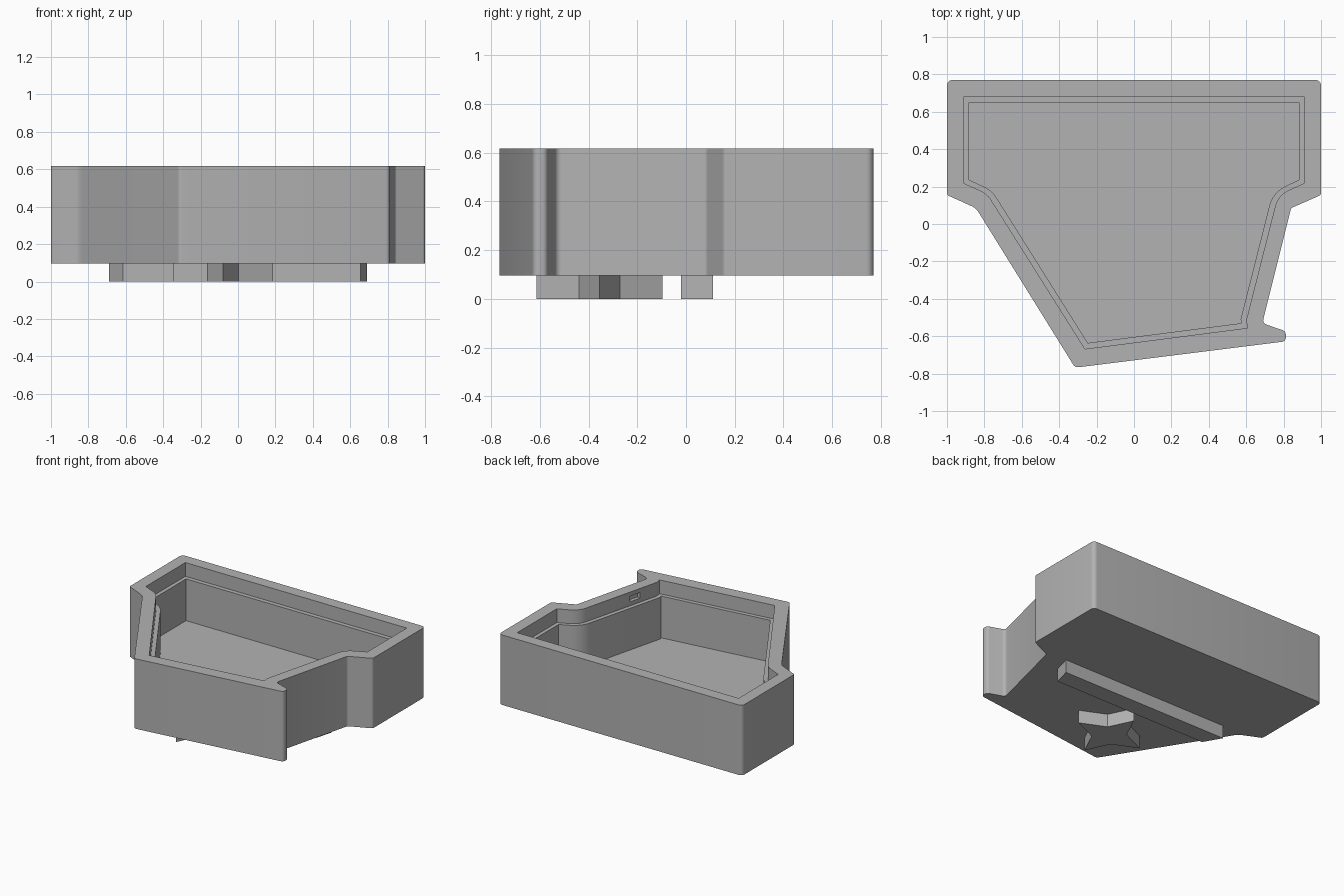
import bpy
import bmesh
import math
from mathutils import Vector

cube = bpy.data.objects.get("Cube")
if cube:
    bpy.data.objects.remove(cube, do_unlink=True)

BOTTOM, TOP = 0.097, 0.617
LEDGE, FLOOR = 0.515, 0.205

grey = bpy.data.materials.new("plain_grey")
grey.use_nodes = True
COLOUR = (0.45, 0.45, 0.45, 1)
grey.diffuse_color = COLOUR
grey.node_tree.nodes["Principled BSDF"].inputs["Base Color"].default_value = COLOUR


def rounded(corners, steps=6):
    """Turn (x, y, radius) corners into an outline with arcs at the corners."""
    outline = []
    count = len(corners)
    for i, (x, y, radius) in enumerate(corners):
        p = Vector((x, y))
        if radius == 0:
            outline.append(p)
            continue
        a = (Vector(corners[i - 1][:2]) - p).normalized()
        b = (Vector(corners[(i + 1) % count][:2]) - p).normalized()
        half = a.angle(b) / 2
        reach = radius / math.tan(half)
        centre = p + (a + b).normalized() * radius / math.sin(half)
        start, end = p + a * reach - centre, p + b * reach - centre
        sweep = start.angle(end)
        for s in range(steps + 1):
            t = s / steps
            outline.append(centre + (start * math.sin((1 - t) * sweep)
                                     + end * math.sin(t * sweep)) / math.sin(sweep))
    return outline


def prism(name, outline, low, high):
    bm = bmesh.new()
    base = bm.faces.new([bm.verts.new((p[0], p[1], low)) for p in outline])
    raised = bmesh.ops.extrude_face_region(bm, geom=[base])["geom"]
    moved = [v for v in raised if isinstance(v, bmesh.types.BMVert)]
    bmesh.ops.translate(bm, verts=moved, vec=(0, 0, high - low))
    bmesh.ops.recalc_face_normals(bm, faces=bm.faces[:])
    mesh = bpy.data.meshes.new(name)
    bm.to_mesh(mesh)
    bm.free()
    mesh.materials.append(grey)
    obj = bpy.data.objects.new(name, mesh)
    bpy.context.scene.collection.objects.link(obj)
    return obj


def cut(obj, cutter):
    mod = obj.modifiers.new("cut", "BOOLEAN")
    mod.operation = "DIFFERENCE"
    mod.solver = "EXACT"
    mod.object = cutter
    bpy.context.view_layer.update()
    result = obj.evaluated_get(bpy.context.evaluated_depsgraph_get())
    mesh = bpy.data.meshes.new_from_object(result)
    obj.modifiers.clear()
    obj.data = mesh
    bpy.data.objects.remove(cutter, do_unlink=True)


# Tray body with the small fin at its front left corner
outer = [(-1, 0.77, 0.03), (-1, 0.155, 0.02), (-0.845, 0.085, 0.08),
         (-0.315, -0.768, 0.03), (0.815, -0.627, 0.025), (0.81, -0.573, 0.025),
         (0.686, -0.53, 0.025), (0.84, 0.085, 0.02), (1, 0.155, 0.02), (1, 0.77, 0.03)]
body = prism("tray_body", rounded(outer), BOTTOM, TOP)

# Wide recess at the rim, which leaves a ledge for a lid
rim = [(-0.91, 0.682, 0), (-0.91, 0.218, 0), (-0.785, 0.162, 0.13), (-0.262, -0.668, 0),
       (0.607, -0.556, 0), (0.6, -0.515, 0), (0.77, 0.155, 0.13),
       (0.91, 0.218, 0), (0.91, 0.682, 0)]
cut(body, prism("rim_cutter", rounded(rim), LEDGE, TOP + 0.1))

# Deep cavity inside the ledge
cavity = [(-0.882, 0.65, 0), (-0.882, 0.236, 0), (-0.76, 0.18, 0.16), (-0.247, -0.636, 0),
          (0.576, -0.53, 0), (0.57, -0.51, 0), (0.742, 0.17, 0.16),
          (0.882, 0.236, 0), (0.882, 0.65, 0)]
cut(body, prism("cavity_cutter", rounded(cavity), FLOOR, LEDGE + 0.05))

# Small catch slot in the left wall above the ledge
along = Vector((0.17, 0.67)).normalized()
across = Vector((along.y, -along.x))
middle = Vector((0.645, -0.325))
slot = [middle + along * s * 0.045 + across * d
        for s, d in ((-1, -0.03), (1, -0.03), (1, 0.03), (-1, 0.03))]
cut(body, prism("slot_cutter", slot, 0.545, 0.587))

# Long tapered foot bar
prism("foot_bar", [(-0.69, 0.11), (-0.615, -0.02), (0.655, -0.02), (0.69, 0.11)], 0, BOTTOM)

# Four-pointed star foot
star = []
for k in range(4):
    turn = k * math.pi / 2
    star.append((-0.08 + 0.268 * math.cos(turn), -0.355 + 0.258 * math.sin(turn)))
    turn += math.pi / 4
    star.append((-0.08 + 0.118 * math.cos(turn), -0.355 + 0.118 * math.sin(turn)))
prism("star_foot", star, 0, BOTTOM)

# Smooth the rounded corners only
bpy.ops.object.select_all(action="DESELECT")
body.select_set(True)
bpy.context.view_layer.objects.active = body
bpy.ops.object.shade_smooth_by_angle(angle=math.radians(30))
